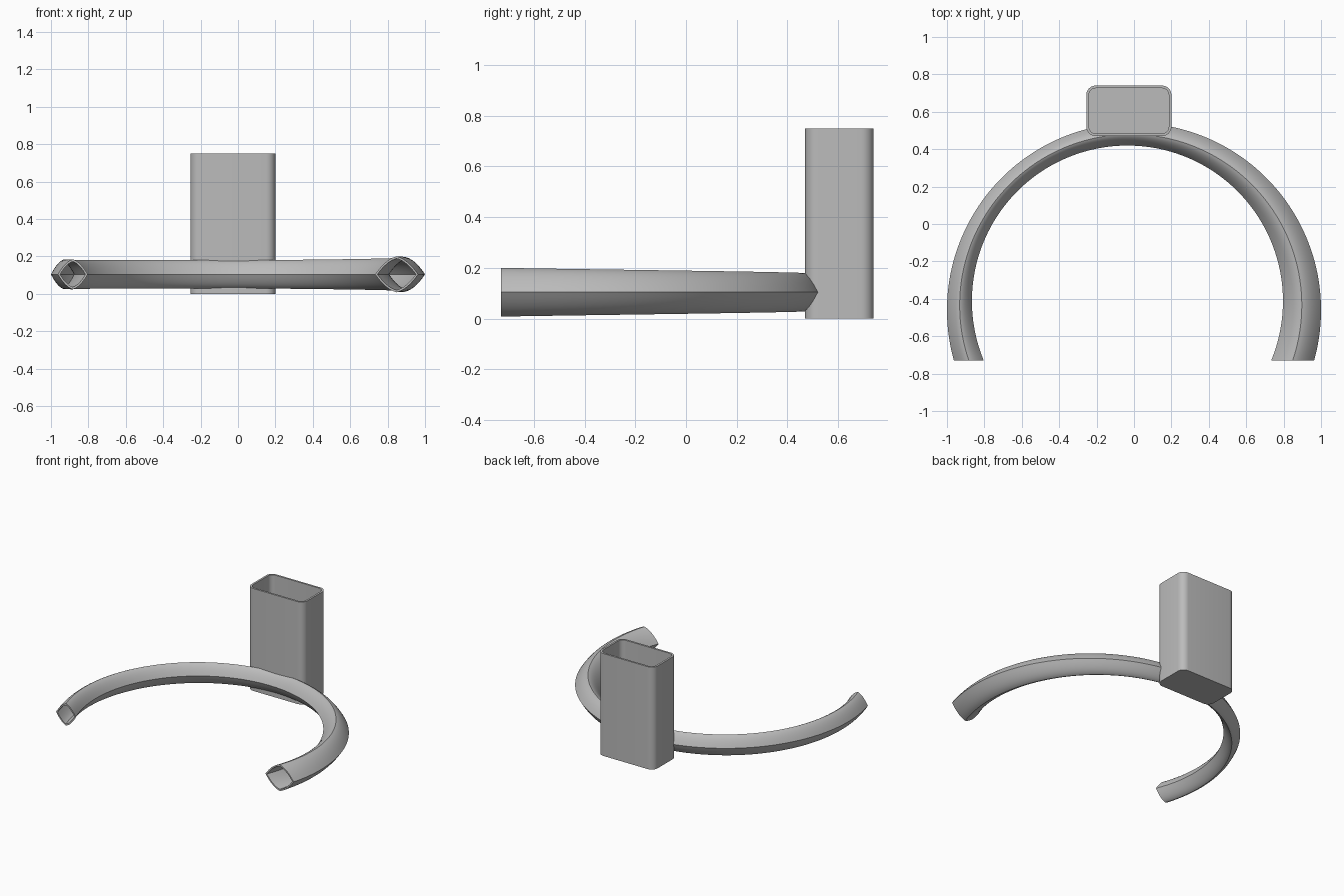
import bpy, bmesh
from math import sin, cos, pi, asin, radians

if "Cube" in bpy.data.objects:
    bpy.data.objects.remove(bpy.data.objects["Cube"])

grey = bpy.data.materials.new("plain grey")
grey.use_nodes = True
grey.diffuse_color = (0.5, 0.5, 0.5, 1)
grey.node_tree.nodes["Principled BSDF"].inputs["Base Color"].default_value = (0.5, 0.5, 0.5, 1)


def make_object(name, bm):
    bmesh.ops.recalc_face_normals(bm, faces=bm.faces[:])
    mesh = bpy.data.meshes.new(name)
    bm.to_mesh(mesh)
    bm.free()
    mesh.materials.append(grey)
    obj = bpy.data.objects.new(name, mesh)
    bpy.context.collection.objects.link(obj)
    return obj


def smooth(obj):
    bpy.ops.object.select_all(action='DESELECT')
    obj.select_set(True)
    bpy.context.view_layer.objects.active = obj
    bpy.ops.object.shade_smooth_by_angle(angle=radians(25))


def bridge(bm, a, b):
    for i in range(len(a)):
        j = (i + 1) % len(a)
        bm.faces.new((a[i], a[j], b[j], b[i]))


# Holder dimensions
BOX_X, BOX_Y = -0.0275, 0.605
BOX_W, BOX_D, BOX_H = 0.455, 0.27, 0.75
CORNER, WALL = 0.05, 0.014


def rounded_loop(bm, inset, z, steps=8):
    """Ring of vertices round a rectangle with rounded corners."""
    r = CORNER - inset
    hx, hy = BOX_W / 2 - CORNER, BOX_D / 2 - CORNER
    loop = []
    for k, (sx, sy) in enumerate(((1, 1), (-1, 1), (-1, -1), (1, -1))):
        for i in range(steps + 1):
            a = (k + i / steps) * pi / 2
            loop.append(bm.verts.new((BOX_X + sx * hx + r * cos(a),
                                      BOX_Y + sy * hy + r * sin(a), z)))
    return loop


# Open-topped holder with a thin wall and a floor
bm = bmesh.new()
loops = [rounded_loop(bm, inset, z) for inset, z in
         ((0, 0), (0, BOX_H), (WALL, BOX_H), (WALL, WALL))]
for lower, upper in zip(loops, loops[1:]):
    bridge(bm, lower, upper)
bm.faces.new(loops[0])
bm.faces.new(loops[-1])
holder = make_object("holder_box", bm)
smooth(holder)

# Curved arm: hollow tube between two offset circles, cut flat at the front
END_Y, MID_Z = -0.73, 0.104
OUTER = (0, -0.46, 1.0)
INNER = (-0.035, -0.412, 0.8315)
SECTIONS, HALF = 120, 16


def circle_point(circle, t):
    cx, cy, r = circle
    start = asin((END_Y - cy) / r)
    a = start + t * (pi - 2 * start)
    return cx + r * cos(a), cy + r * sin(a)


def half_height(t):
    # Tallest at the left end, slimmest by the holder
    return 0.075 + (0.021 if t < 0.5 else 0.005) * abs(1 - 2 * t) ** 1.3


def section(bm, t, inset):
    """Pointed oval whose sides come to an edge and whose crest is lightly ridged."""
    ox, oy = circle_point(OUTER, t)
    ix, iy = circle_point(INNER, t)
    width = ((ox - ix) ** 2 + (oy - iy) ** 2) ** 0.5 / 2
    scale = 1 - inset / width
    height = half_height(t) - inset
    loop = []
    for i in range(2 * HALF):
        u = 1 - 2 * i / HALF if i <= HALF else -3 + 2 * i / HALF
        v = 1 - 0.72 * u * u - 0.28 * abs(u)
        k = (1 + u * scale) / 2
        z = MID_Z + height * v * (1 if i <= HALF else -1)
        loop.append(bm.verts.new((ix + (ox - ix) * k, iy + (oy - iy) * k, z)))
    return loop


bm = bmesh.new()
skins = [[section(bm, s / SECTIONS, inset) for s in range(SECTIONS + 1)]
         for inset in (0, 0.012)]
for skin in skins:
    for a, b in zip(skin, skin[1:]):
        bridge(bm, a, b)
for end in (0, -1):
    bridge(bm, skins[0][end], skins[1][end])
arm = make_object("curved_arm", bm)

# Trim the arm where it meets the holder so the inside stays clear
bm = bmesh.new()
low, high = rounded_loop(bm, WALL / 2, -0.1), rounded_loop(bm, WALL / 2, 1)
bridge(bm, low, high)
bm.faces.new(low)
bm.faces.new(high)
cutter = make_object("arm_cutter", bm)
cutter.hide_render = True
trim = arm.modifiers.new("trim", 'BOOLEAN')
trim.operation = 'DIFFERENCE'
trim.solver = 'EXACT'
trim.object = cutter
bpy.context.view_layer.objects.active = arm
bpy.ops.object.modifier_apply(modifier=trim.name)
bpy.data.objects.remove(cutter)
smooth(arm)
